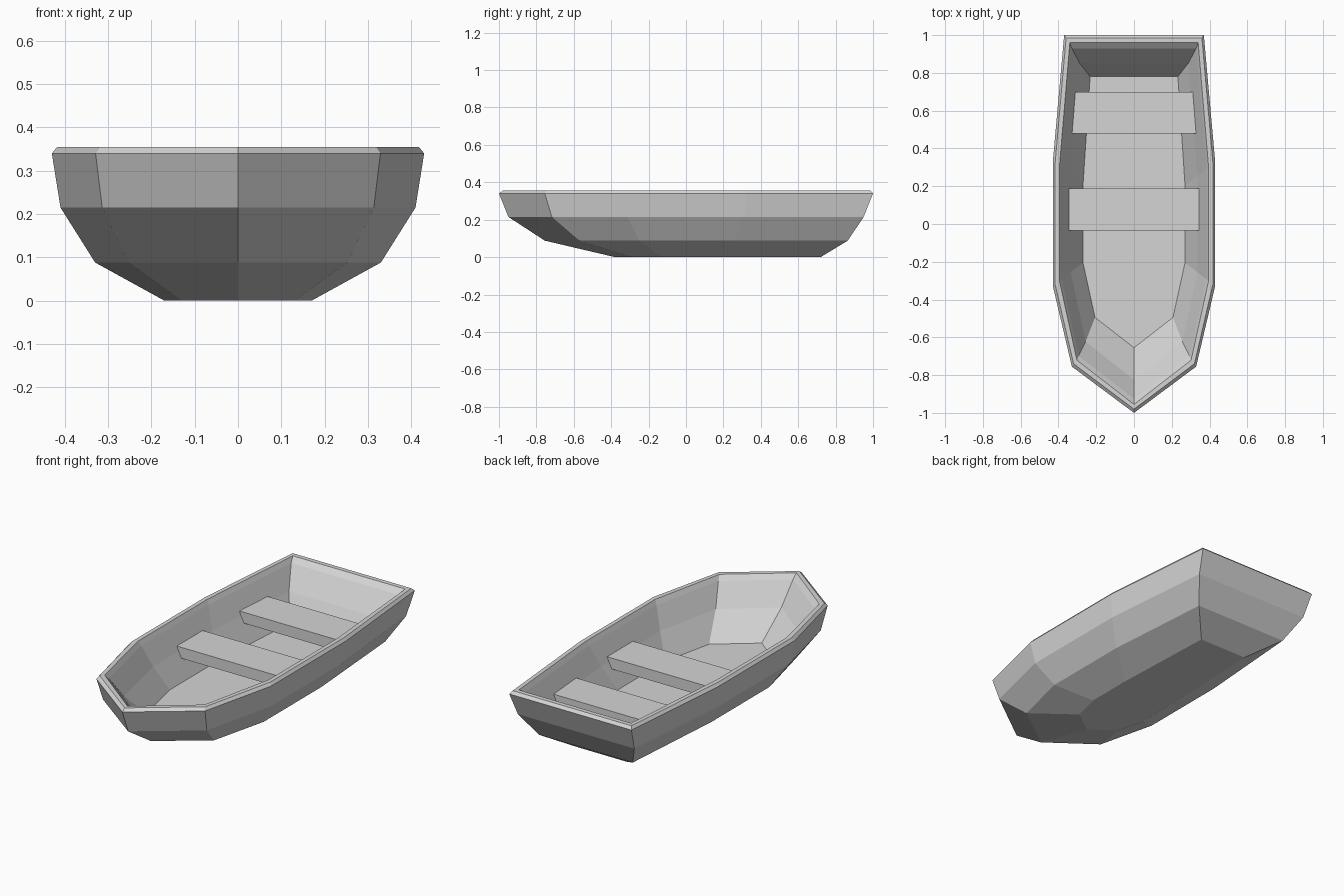
import bpy
import bmesh

cube = bpy.data.objects.get("Cube")
if cube:
    bpy.data.objects.remove(cube, do_unlink=True)

paint = bpy.data.materials.new("light grey")
paint.use_nodes = True
grey = (0.66, 0.66, 0.66, 1)
paint.diffuse_color = grey
paint.node_tree.nodes["Principled BSDF"].inputs["Base Color"].default_value = grey


def finish(bm, name):
    """Turn a bmesh into a flat-shaded, painted object."""
    bmesh.ops.recalc_face_normals(bm, faces=bm.faces)
    mesh = bpy.data.meshes.new(name)
    bm.to_mesh(mesh)
    bm.free()
    mesh.materials.append(paint)
    obj = bpy.data.objects.new(name, mesh)
    bpy.context.collection.objects.link(obj)
    return obj


def outline(beam, bow, stern):
    """Plan of the boat at one level: pointed bow, faceted sides, flat stern."""
    knee = 0.76 * beam
    half = [(0.765 * beam, 0.755 * bow), (beam, -knee), (beam, knee), (0.86 * beam, stern)]
    return [(0, bow)] + half + [(-x, y) for x, y in reversed(half)]


def loft(name, levels):
    """Skin the rings in order and cap both ends."""
    bm = bmesh.new()
    rings = [[bm.verts.new((x, y, z)) for x, y in outline(beam, bow, stern)]
             for z, beam, bow, stern in levels]
    for low, high in zip(rings, rings[1:]):
        for i in range(len(low)):
            j = (i + 1) % len(low)
            bm.faces.new((low[i], low[j], high[j], high[i]))
    bm.faces.new(rings[0])
    bm.faces.new(rings[-1])
    return finish(bm, name)


# Hull: up the outside, over the rim, down the inside to the floor
# Each level is height, half beam, bow and stern
outside = [
    (0, 0.17, -0.38, 0.72),
    (0.088, 0.33, -0.755, 0.865),
    (0.215, 0.41, -0.95, 0.95),
    (0.34, 0.43, -1, 1),
]
rim = [
    (0.355, 0.418, -0.98, 0.985),
    (0.355, 0.395, -0.955, 0.96),
]
inside = [
    (0.33, 0.383, -0.925, 0.93),
    (0.215, 0.335, -0.825, 0.852),
    (0.085, 0.27, -0.655, 0.78),
]
loft("hull", outside + rim + inside)


def seat(name, front, back, front_half, back_half):
    """Plank whose ends slope inward to follow the hull sides."""
    bm = bmesh.new()
    bmesh.ops.create_cube(bm, size=2)
    for v in bm.verts:
        half = front_half if v.co.y < 0 else back_half
        if v.co.z < 0:
            half -= 0.033
        v.co = (v.co.x * half, front if v.co.y < 0 else back, 0.24 if v.co.z > 0 else 0.18)
    return finish(bm, name)


# Bench planks
seat("middle_seat", -0.035, 0.188, 0.35, 0.35)
seat("rear_seat", 0.48, 0.7, 0.335, 0.315)
